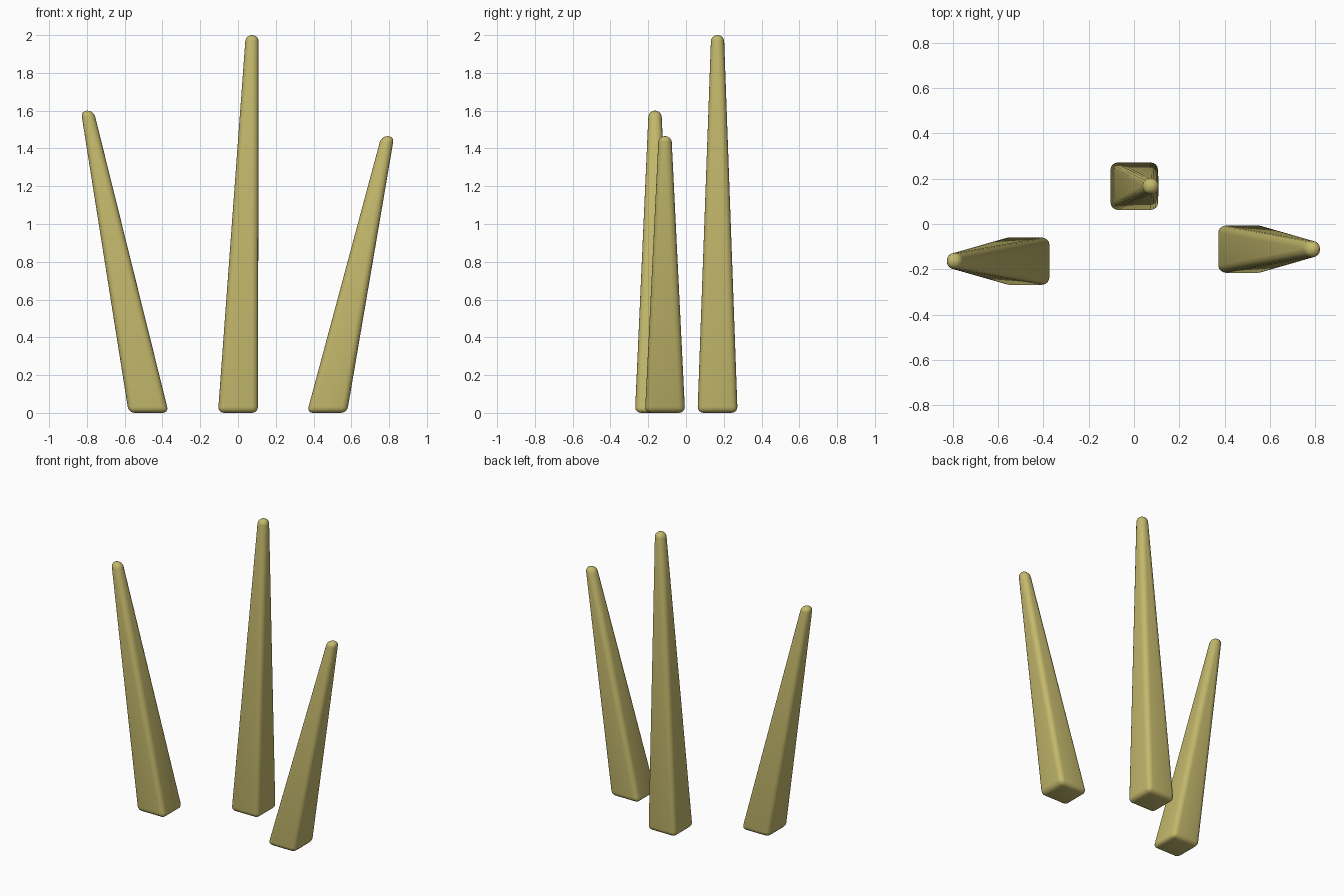
import bpy
import bmesh

if "Cube" in bpy.data.objects:
    bpy.data.objects.remove(bpy.data.objects["Cube"])

mat = bpy.data.materials.new("dry_olive")
mat.diffuse_color = (0.55, 0.48, 0.15, 1)
mat.use_nodes = True
mat.node_tree.nodes["Principled BSDF"].inputs["Base Color"].default_value = mat.diffuse_color

BASE, TIP, ROUND = 0.106, 0.034, 0.032  # half widths and edge rounding


def blade(name, base, lean, height):
    """Square tapered blade with a leaning tip and rounded edges."""
    bm = bmesh.new()
    bmesh.ops.create_cube(bm, size=2)
    for v in bm.verts:
        top = v.co.z > 0
        half = TIP if top else BASE
        v.co.x = v.co.x * half + (lean if top else 0)
        v.co.y *= half
        v.co.z = height if top else 0
    bmesh.ops.bevel(bm, geom=bm.edges[:], offset=ROUND, offset_type='OFFSET',
                    segments=4, profile=0.5, affect='EDGES', clamp_overlap=True)
    for f in bm.faces:
        f.smooth = True
    mesh = bpy.data.meshes.new(name)
    bm.to_mesh(mesh)
    bm.free()
    mesh.materials.append(mat)
    obj = bpy.data.objects.new(name, mesh)
    obj.location = (base[0], base[1], 0)
    bpy.context.collection.objects.link(obj)
    return obj


# Three separate blades: tall middle one, two leaning outward
blade("middle_blade", (0.0, 0.167), 0.075, 2.0)
blade("left_blade", (-0.473, -0.164), -0.325, 1.6)
blade("right_blade", (0.471, -0.111), 0.322, 1.465)
